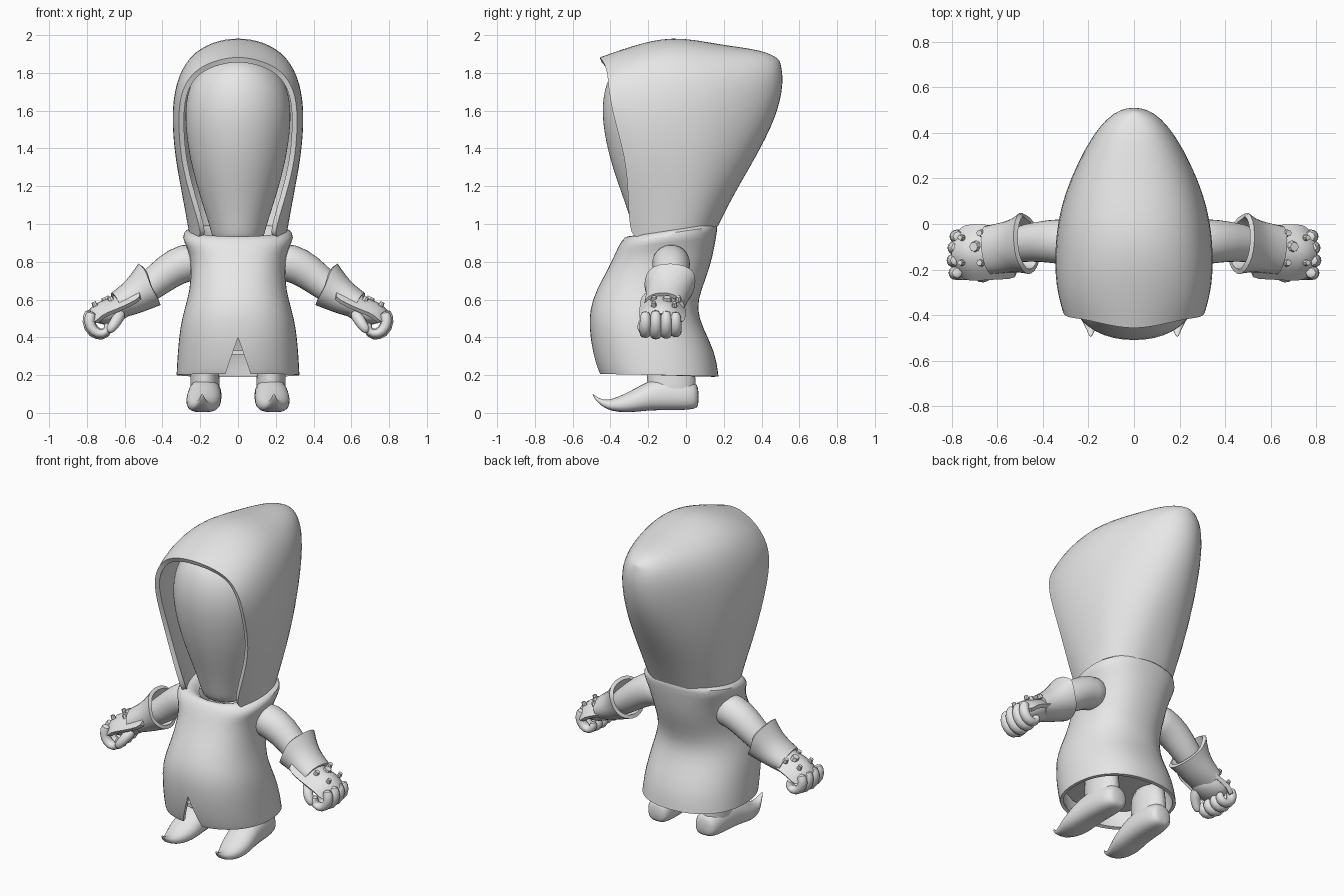
import bpy, bmesh, math
from mathutils import Vector

if "Cube" in bpy.data.objects:
    bpy.data.objects.remove(bpy.data.objects["Cube"])

grey = bpy.data.materials.new("light grey")
grey.diffuse_color = (0.8, 0.8, 0.8, 1)
grey.use_nodes = True
grey.node_tree.nodes["Principled BSDF"].inputs["Base Color"].default_value = grey.diffuse_color


def finish(name, bm, sub=1, thick=0, mirror=False, cutter=None, angle=40):
    """Turn a bmesh into an object, bake its modifiers and shade it."""
    bmesh.ops.recalc_face_normals(bm, faces=bm.faces)
    me = bpy.data.meshes.new(name)
    bm.to_mesh(me)
    bm.free()
    ob = bpy.data.objects.new(name, me)
    bpy.context.collection.objects.link(ob)
    if sub:
        ob.modifiers.new("smooth", 'SUBSURF').levels = sub
    if thick:
        m = ob.modifiers.new("wall", 'SOLIDIFY')
        m.thickness, m.offset = thick, -1
    if cutter:
        m = ob.modifiers.new("cut", 'BOOLEAN')
        m.object, m.operation, m.solver = cutter, 'DIFFERENCE', 'EXACT'
    if mirror:
        m = ob.modifiers.new("mirror", 'MIRROR')
        m.use_mirror_merge = False
    bpy.context.view_layer.update()
    ev = ob.evaluated_get(bpy.context.evaluated_depsgraph_get())
    baked = bpy.data.meshes.new_from_object(ev)
    ob.modifiers.clear()
    ob.data = baked
    baked.materials.clear()
    baked.materials.append(grey)
    bpy.ops.object.select_all(action='DESELECT')
    ob.select_set(True)
    bpy.context.view_layer.objects.active = ob
    bpy.ops.object.shade_smooth_by_angle(angle=math.radians(angle))
    return ob


def loft(bm, rings, closed=True, cap_start=False, cap_end=False):
    rows = [[bm.verts.new(p) for p in r] for r in rings]
    n = len(rows[0])
    for a, b in zip(rows, rows[1:]):
        for i in range(n if closed else n - 1):
            j = (i + 1) % n
            bm.faces.new((a[i], a[j], b[j], b[i]))
    if cap_start:
        bm.faces.new(rows[0])
    if cap_end:
        bm.faces.new(rows[-1])
    return rows


def level_ring(z, half_w, front, back, tilt=0, n=20, power=1.0):
    """Horizontal oval; tilt raises the back and lowers the front."""
    cy, d, pts = (front + back) / 2, (back - front) / 2, []
    for i in range(n):
        a = math.tau * i / n
        c, s = math.cos(a), math.sin(a)
        x = math.copysign(abs(c) ** power, c) * half_w
        y = math.copysign(abs(s) ** power, s) * d
        pts.append((x, cy + y, z + tilt * y))
    return pts


def tube(bm, path, radii, n=10, cap_start=True, cap_end=True):
    """Tube along a path; radii are (across y, across the bend)."""
    pts = [Vector(p) for p in path]
    rings = []
    for i, p in enumerate(pts):
        t = (pts[min(i + 1, len(pts) - 1)] - pts[max(i - 1, 0)]).normalized()
        up = t.cross(Vector((0, 1, 0))).normalized()
        side = up.cross(t)
        ra, rb = radii[i]
        rings.append([p + side * ra * math.cos(math.tau * k / n)
                      + up * rb * math.sin(math.tau * k / n) for k in range(n)])
    return loft(bm, rings, True, cap_start, cap_end)


# hood: half arches from the face opening to the back ridge, mirrored
arches = [
    [(.18, -.30, .92), (.255, -.305, 1.15), (.305, -.32, 1.35), (.318, -.385, 1.57),
     (.30, -.41, 1.71), (.235, -.415, 1.81), (.13, -.44, 1.865), (0, -.465, 1.89)],
    [(.235, -.22, .93), (.285, -.22, 1.15), (.33, -.25, 1.35), (.35, -.28, 1.57),
     (.33, -.30, 1.73), (.265, -.30, 1.855), (.14, -.30, 1.925), (0, -.30, 1.945)],
    [(.27, -.08, .95), (.30, -.08, 1.15), (.337, -.1, 1.35), (.357, -.1, 1.57),
     (.335, -.1, 1.76), (.265, -.09, 1.905), (.135, -.08, 1.985), (0, -.07, 2.008)],
    [(.235, .07, .97), (.28, .1, 1.15), (.315, .11, 1.35), (.32, .13, 1.57),
     (.30, .15, 1.76), (.23, .16, 1.88), (.12, .17, 1.94), (0, .18, 1.952)],
    [(.135, .15, .98), (.165, .22, 1.15), (.19, .31, 1.35), (.19, .39, 1.57),
     (.18, .42, 1.75), (.14, .43, 1.86), (.08, .42, 1.915), (0, .41, 1.925)],
    [(.05, .17, .99), (.06, .25, 1.15), (.065, .37, 1.35), (.065, .485, 1.57),
     (.065, .52, 1.74), (.06, .51, 1.82), (.04, .50, 1.86), (0, .495, 1.875)],
]
bm = bmesh.new()
rows = loft(bm, [h + [(-x, y, z) for x, y, z in h[-2::-1]] for h in arches], closed=False)
ridge = rows[-1]
for i in range(6):
    bm.faces.new((ridge[i], ridge[i + 1], ridge[13 - i], ridge[14 - i]))
bm.faces.new((ridge[6], ridge[7], ridge[8]))
finish("hood", bm, sub=2, thick=.028)

# smooth egg-shaped face and neck
bm = bmesh.new()
loft(bm, [level_ring(z, w, f, b) for z, w, f, b in [
    (.88, .13, -.25, .02), (.97, .145, -.28, .05), (1.1, .19, -.32, .08),
    (1.3, .25, -.395, .1), (1.48, .28, -.438, .1), (1.62, .285, -.45, .1),
    (1.74, .26, -.43, .1), (1.83, .2, -.38, .08), (1.88, .09, -.3, .02)]],
    cap_start=True, cap_end=True)
finish("head", bm, sub=2)

# wedge that opens the front slit of the robe
bm = bmesh.new()
loft(bm, [[(-.09, y, .14), (.09, y, .14), (0, y, .40)] for y in (-.7, -.25)],
     cap_start=True, cap_end=True)
cutter = finish("slit_cutter", bm, sub=0)
cutter.hide_render = True

# robe with rolled collar
bm = bmesh.new()
loft(bm, [level_ring(z, w, f, b, t, 24, p) for z, w, f, b, t, p in [
    (.2, .328, -.462, .175, -.02, .88), (.215, .328, -.47, .173, -.02, .88),
    (.32, .322, -.498, .158, 0, .88), (.45, .31, -.515, .092, 0, .88),
    (.55, .286, -.512, .058, 0, .88), (.65, .256, -.478, .082, 0, .88),
    (.77, .25, -.41, .13, 0, .85), (.87, .265, -.375, .155, .08, .82),
    (.93, .305, -.355, .168, .15, .82), (.975, .275, -.325, .168, .15, .85),
    (.965, .21, -.29, .13, .15, .9), (.92, .18, -.26, .1, .1, 1)]])
finish("robe", bm, thick=.02, cutter=cutter)
bpy.data.objects.remove(cutter)

# underside closing the robe
bm = bmesh.new()
loft(bm, [level_ring(.33, .29, -.46, .12), level_ring(.31, .29, -.46, .12)],
     cap_start=True, cap_end=True)
finish("robe_lining", bm, sub=0)

# legs
bm = bmesh.new()
loft(bm, [level_ring(z, w, f, b) for z, w, f, b in [
    (.06, .08, -.2, .05), (.14, .08, -.205, .055), (.2, .075, -.21, .05), (.34, .08, -.21, .04)]],
    cap_start=True, cap_end=True)
bmesh.ops.translate(bm, vec=(.175, 0, 0), verts=bm.verts)
finish("legs", bm, mirror=True)

# pointed boots with upturned toes: y, bottom, top, half width, x
bm = bmesh.new()
rings = []
for y, lo, hi, w, cx in [(.068, .04, .13, .045, .165), (.05, .018, .17, .075, .168),
                         (-.04, .015, .19, .088, .172), (-.14, .015, .20, .09, .176),
                         (-.22, .012, .16, .095, .18), (-.29, .002, .12, .092, .185),
                         (-.36, .004, .085, .07, .188), (-.42, .018, .066, .042, .19),
                         (-.465, .05, .078, .018, .19), (-.497, .095, .105, .005, .19)]:
    mid, h = (lo + hi) / 2, (hi - lo) / 2
    ring = []
    for k in range(12):
        a = math.tau * k / 12
        s = math.sin(a)
        flat = max(s, -.75) / (.75 if s < 0 else 1)
        ring.append((cx + w * math.cos(a) * (1.1 if s < 0 else 1), y, mid + h * flat))
    rings.append(ring)
loft(bm, rings, cap_start=True, cap_end=True)
finish("boots", bm, mirror=True)

# arms
bm = bmesh.new()
tube(bm, [(.18, -.08, .80), (.28, -.08, .80), (.37, -.075, .75), (.46, -.08, .675), (.56, -.1, .60)],
     [(.10, .10), (.105, .105), (.098, .098), (.085, .082), (.08, .075)], n=14)
finish("arms", bm, mirror=True)

# flared cuffs with a peaked rim
bm = bmesh.new()
rows = tube(bm, [(.475, -.09, .665), (.52, -.095, .635), (.575, -.105, .60), (.64, -.115, .57)],
            [(.135, .118), (.12, .105), (.115, .09), (.11, .075)], n=14, cap_start=False, cap_end=False)
for v in rows[0]:
    if v.co.z > .68:
        v.co += Vector((-.01, .025 if v.co.y > -.09 else 0, .03))
finish("cuffs", bm, thick=.022, mirror=True)

# curved guards over the backs of the hands
bm = bmesh.new()
guard = []
for x, z, w in [(.55, .675, .115), (.63, .635, .118), (.70, .605, .122), (.77, .58, .125), (.805, .53, .115)]:
    guard.append([(x - .045 * abs(u) ** 2, -.125 + w * u, z - .06 * u * u) for u in (-1, -.6, -.2, .2, .6, 1)])
loft(bm, guard, closed=False)
finish("hand_guards", bm, thick=.025, mirror=True)

# round rivets on the guards
bm = bmesh.new()
for x, y, z, r in [(.70, -.10, .603, .027), (.675, -.17, .605, .018),
                   (.675, -.04, .605, .018), (.76, -.17, .577, .015), (.76, -.06, .575, .015)]:
    tube(bm, [(x - .006, y, z - .012), (x + .005, y, z + .01)], [(r, r), (r * .75, r * .75)], n=8)
finish("rivets", bm, sub=0, mirror=True)

# fists: palm, four curled fingers and a thumb
bm = bmesh.new()
tube(bm, [(.58, -.115, .575), (.64, -.12, .545), (.70, -.13, .525), (.765, -.13, .505)],
     [(.07, .06), (.095, .065), (.105, .065), (.09, .04)], n=12)
for y, s in [(-.215, .94), (-.16, 1.05), (-.105, 1.0), (-.055, .88)]:
    curl = [(.06, .06), (.085, .0), (.055, -.062), (.0, -.078), (-.035, -.045), (-.02, -.005)]
    tube(bm, [(.715 + dx * s, y, .485 + dz * s) for dx, dz in curl],
         [(.028, .032), (.034, .034), (.034, .033), (.033, .03), (.03, .026), (.024, .02)], n=8)
tube(bm, [(.615, -.17, .535), (.64, -.215, .495), (.665, -.235, .455), (.69, -.235, .425)],
     [(.035, .035), (.034, .034), (.03, .03), (.018, .02)], n=8)
finish("fists", bm, mirror=True)
